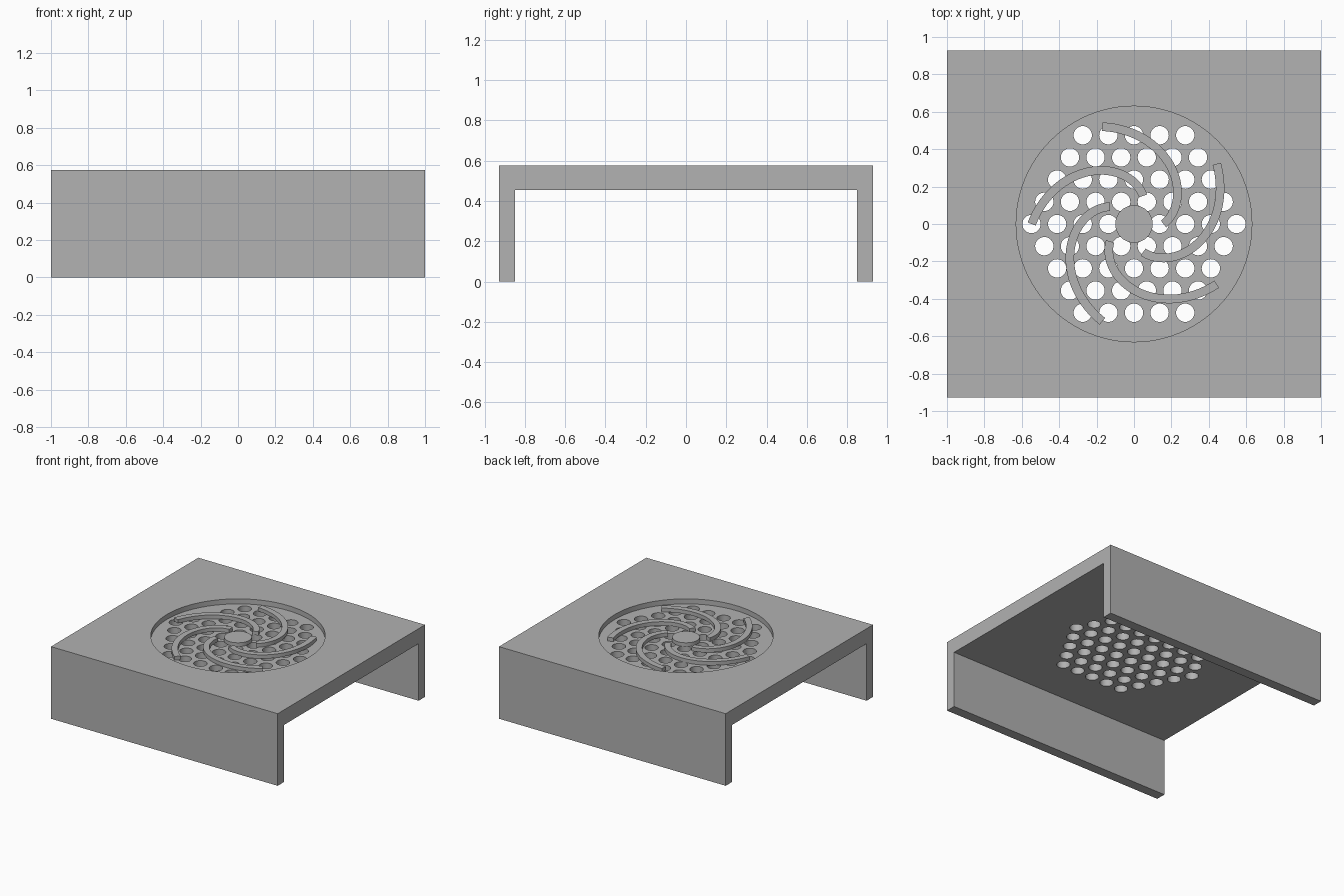
import bpy, bmesh, math
from mathutils import Matrix, Vector

if "Cube" in bpy.data.objects:
    bpy.data.objects.remove(bpy.data.objects["Cube"], do_unlink=True)

# Main dimensions
HALF_X, HALF_Y, TOP = 1.0, 0.928, 0.575
UNDERSIDE, LEG = 0.455, 0.08
FLOOR = TOP - 0.04
RAISED = 0.03
PITCH, HOLE_R = 0.137, 0.049

grey = bpy.data.materials.new("plain grey")
grey.use_nodes = True
grey.diffuse_color = (0.445, 0.445, 0.445, 1)
grey.node_tree.nodes["Principled BSDF"].inputs["Base Color"].default_value = grey.diffuse_color


def finish(name, bm):
    bmesh.ops.recalc_face_normals(bm, faces=bm.faces)
    mesh = bpy.data.meshes.new(name)
    bm.to_mesh(mesh)
    bm.free()
    mesh.materials.append(grey)
    obj = bpy.data.objects.new(name, mesh)
    bpy.context.scene.collection.objects.link(obj)
    return obj


def extrude_profile(name, points, direction):
    bm = bmesh.new()
    face = bm.faces.new([bm.verts.new(p) for p in points])
    moved = bmesh.ops.extrude_face_region(bm, geom=[face], use_keep_orig=True)["geom"]
    bmesh.ops.translate(bm, vec=direction, verts=[g for g in moved if isinstance(g, bmesh.types.BMVert)])
    return finish(name, bm)


def cylinders(name, centres, radius, low, high, sides):
    bm = bmesh.new()
    for x, y in centres:
        bmesh.ops.create_cone(bm, cap_ends=True, segments=sides, radius1=radius, radius2=radius,
                              depth=high - low, matrix=Matrix.Translation((x, y, (low + high) / 2)))
    return finish(name, bm)


def cut(target, cutter):
    cutter.hide_render = True
    mod = target.modifiers.new("cut", 'BOOLEAN')
    mod.operation, mod.solver, mod.object = 'DIFFERENCE', 'EXACT', cutter
    bpy.context.view_layer.update()
    result = bpy.data.meshes.new_from_object(target.evaluated_get(bpy.context.evaluated_depsgraph_get()))
    target.modifiers.clear()
    target.data = result
    bpy.data.objects.remove(cutter, do_unlink=True)


def smooth(obj):
    bpy.ops.object.select_all(action='DESELECT')
    obj.select_set(True)
    bpy.context.view_layer.objects.active = obj
    bpy.ops.object.shade_smooth_by_angle(angle=math.radians(30))


# Bridge-shaped cover with a leg along the front and back
inner = HALF_Y - LEG
half = [(HALF_Y, TOP), (HALF_Y, 0), (inner, 0), (inner, UNDERSIDE)]
outline = half + [(-y, z) for y, z in reversed(half)]
cover = extrude_profile("cover", [(-HALF_X, y, z) for y, z in outline], Vector((2 * HALF_X, 0, 0)))

# Round recess, then a hexagonal field of vent holes
cut(cover, cylinders("recess_cutter", [(0, 0)], 0.63, FLOOR, TOP + 0.1, 96))
holes = []
for row in range(-4, 5):
    count = 9 - abs(row)
    for i in range(count):
        holes.append(((i - (count - 1) / 2) * PITCH, row * PITCH * math.sqrt(3) / 2))
cut(cover, cylinders("hole_cutter", holes, HOLE_R, UNDERSIDE - 0.05, TOP + 0.05, 32))
smooth(cover)

# Central hub
smooth(cylinders("hub", [(0, 0)], 0.1, FLOOR, FLOOR + RAISED, 48))


# Spiral blades
def blade_outline(start, steps=32, width=0.046):
    sweep, r0, r1 = math.radians(108), 0.158, 0.547
    left, right = [], []
    for i in range(steps + 1):
        t = i / steps
        a, r = start + sweep * t, r0 + (r1 - r0) * t
        radial = Vector((math.cos(a), math.sin(a), 0))
        around = Vector((-radial.y, radial.x, 0))
        tangent = (radial * (r1 - r0) / sweep + around * r).normalized()
        side = Vector((tangent.y, -tangent.x, 0)) * width / 2
        centre = radial * r + Vector((0, 0, FLOOR))
        left.append(centre + side)
        right.append(centre - side)
    return left + right[::-1]


for n in range(5):
    smooth(extrude_profile(f"blade_{n + 1}", blade_outline(n * math.tau / 5), Vector((0, 0, RAISED))))
